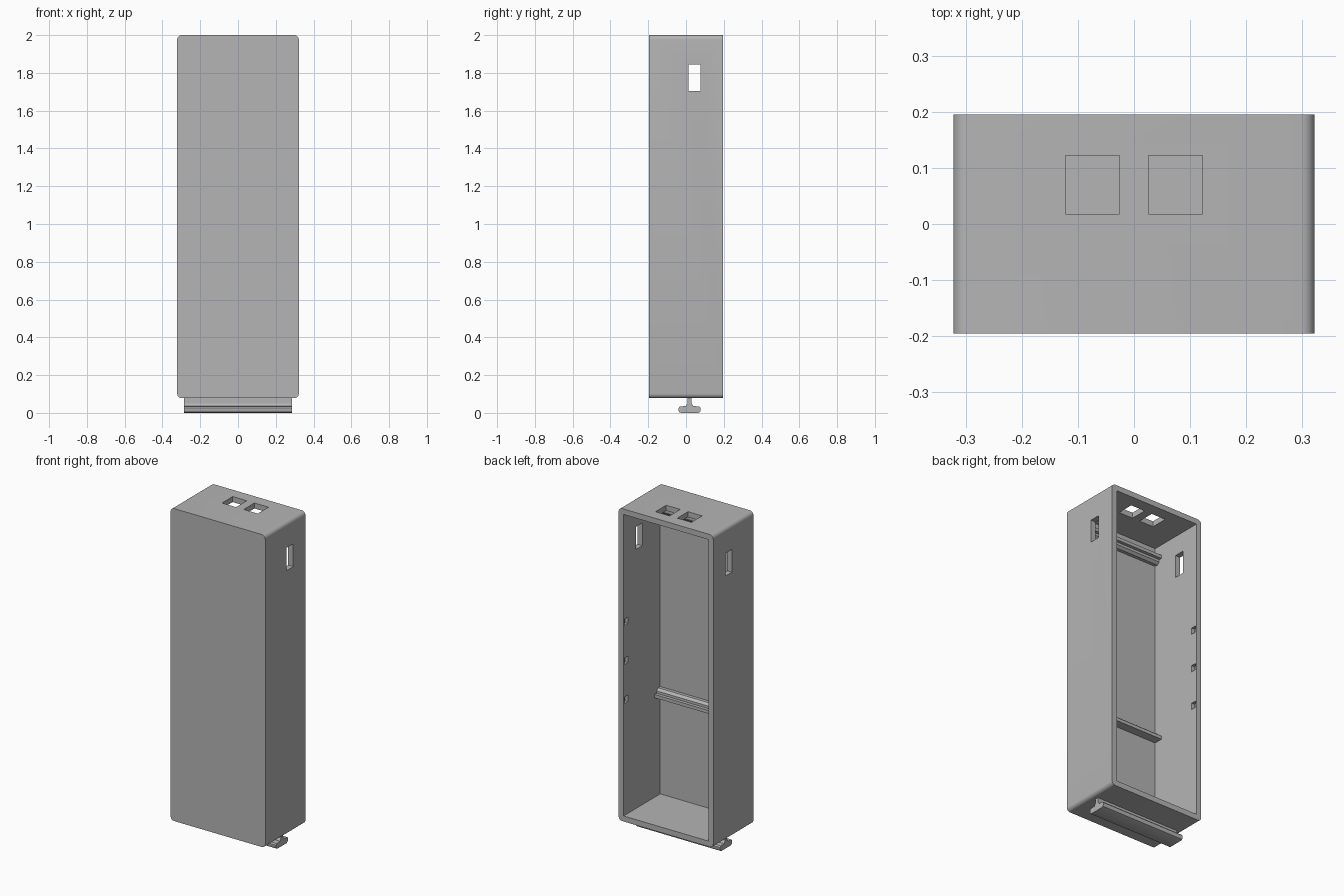
import bpy
import bmesh
import math

if "Cube" in bpy.data.objects:
    bpy.data.objects.remove(bpy.data.objects["Cube"], do_unlink=True)

# Single grey plastic
grey = bpy.data.materials.new("grey plastic")
grey.use_nodes = True
colour = (0.46, 0.46, 0.46, 1)
grey.diffuse_color = colour
grey.node_tree.nodes["Principled BSDF"].inputs["Base Color"].default_value = colour

HALF_W, HALF_D, BOTTOM, TOP = 0.322, 0.195, 0.078, 2.0
WALL = 0.034
INNER_W = HALF_W - WALL
FRONT_IN = -HALF_D + WALL


def finish(name, bm):
    bmesh.ops.recalc_face_normals(bm, faces=bm.faces)
    mesh = bpy.data.meshes.new(name)
    bm.to_mesh(mesh)
    bm.free()
    mesh.materials.append(grey)
    ob = bpy.data.objects.new(name, mesh)
    bpy.context.collection.objects.link(ob)
    return ob


def add_box(bm, x, y, z):
    """Box from three (low, high) ranges."""
    verts = bmesh.ops.create_cube(bm, size=1)["verts"]
    for v in verts:
        for i, (lo, hi) in enumerate((x, y, z)):
            v.co[i] = lo if v.co[i] < 0 else hi
    return verts


def extrude_x(name, profile, half):
    """Prism along x from a (y, z) profile."""
    bm = bmesh.new()
    face = bm.faces.new([bm.verts.new((-half, y, z)) for y, z in profile])
    ext = bmesh.ops.extrude_face_region(bm, geom=[face])
    moved = [g for g in ext["geom"] if isinstance(g, bmesh.types.BMVert)]
    bmesh.ops.translate(bm, verts=moved, vec=(2 * half, 0, 0))
    return finish(name, bm)


def smooth(ob):
    bpy.ops.object.select_all(action="DESELECT")
    ob.select_set(True)
    bpy.context.view_layer.objects.active = ob
    bpy.ops.object.shade_smooth_by_angle(angle=math.radians(30))


# Outer block with rounded corners running front to back
bm = bmesh.new()
add_box(bm, (-HALF_W, HALF_W), (-HALF_D, HALF_D), (BOTTOM, TOP))
edges = [e for e in bm.edges if abs(e.verts[0].co.y - e.verts[1].co.y) > 0.1]
bmesh.ops.bevel(bm, geom=edges, offset=0.024, segments=6, profile=0.5, affect="EDGES")
case = finish("case", bm)

# Cutters: open-backed cavity, side slots, top ports, lid notches
cuts = [((-INNER_W, INNER_W), (FRONT_IN, 0.3), (BOTTOM + WALL, TOP - WALL))]
for s in (-1, 1):
    cuts.append((sorted((s * 0.25, s * 0.4)), (0.013, 0.077), (1.705, 1.845)))
    cx = s * 0.074
    cuts.append(((cx - 0.048, cx + 0.048), (0.018, 0.122), (1.9, 2.1)))
    for z in (0.82, 1.06, 1.3):
        x = sorted((s * 0.27, s * (INNER_W + 0.019)))
        cuts.append((x, (HALF_D - 0.042, HALF_D - 0.008), (z - 0.02, z + 0.02)))

for cut in cuts:
    bm = bmesh.new()
    add_box(bm, *cut)
    cutter = finish("cutter", bm)
    cutter.hide_render = True
    mod = case.modifiers.new("cut", "BOOLEAN")
    mod.operation, mod.solver, mod.object = "DIFFERENCE", "EXACT", cutter
    bpy.context.view_layer.objects.active = case
    bpy.ops.object.modifier_apply(modifier=mod.name)
    bpy.data.objects.remove(cutter, do_unlink=True)
smooth(case)

# Two mirrored stepped board rails on the inside of the front wall
step = [(-0.005, 0), (0.055, 0), (0.055, 0.02), (0.035, 0.02), (0.035, 0.035), (0.02, 0.048), (-0.005, 0.048)]
for name, base, s in (("lower_board_rail", 0.724, 1), ("upper_board_rail", 1.9, -1)):
    extrude_x(name, [(FRONT_IN + y, base + s * z) for y, z in step], INNER_W + 0.004)

# T-shaped mounting rail under the case, mirrored about its centre line
half = [(0.045, 0), (0.054, 0.004), (0.058, 0.011), (0.058, 0.026), (0.052, 0.034),
        (0.02, 0.036), (0.011, 0.05), (0.011, BOTTOM + 0.01)]
MID = 0.019
profile = [(MID + y, z) for y, z in half] + [(MID - y, z) for y, z in reversed(half)]
smooth(extrude_x("mounting_rail", profile, 0.286))
